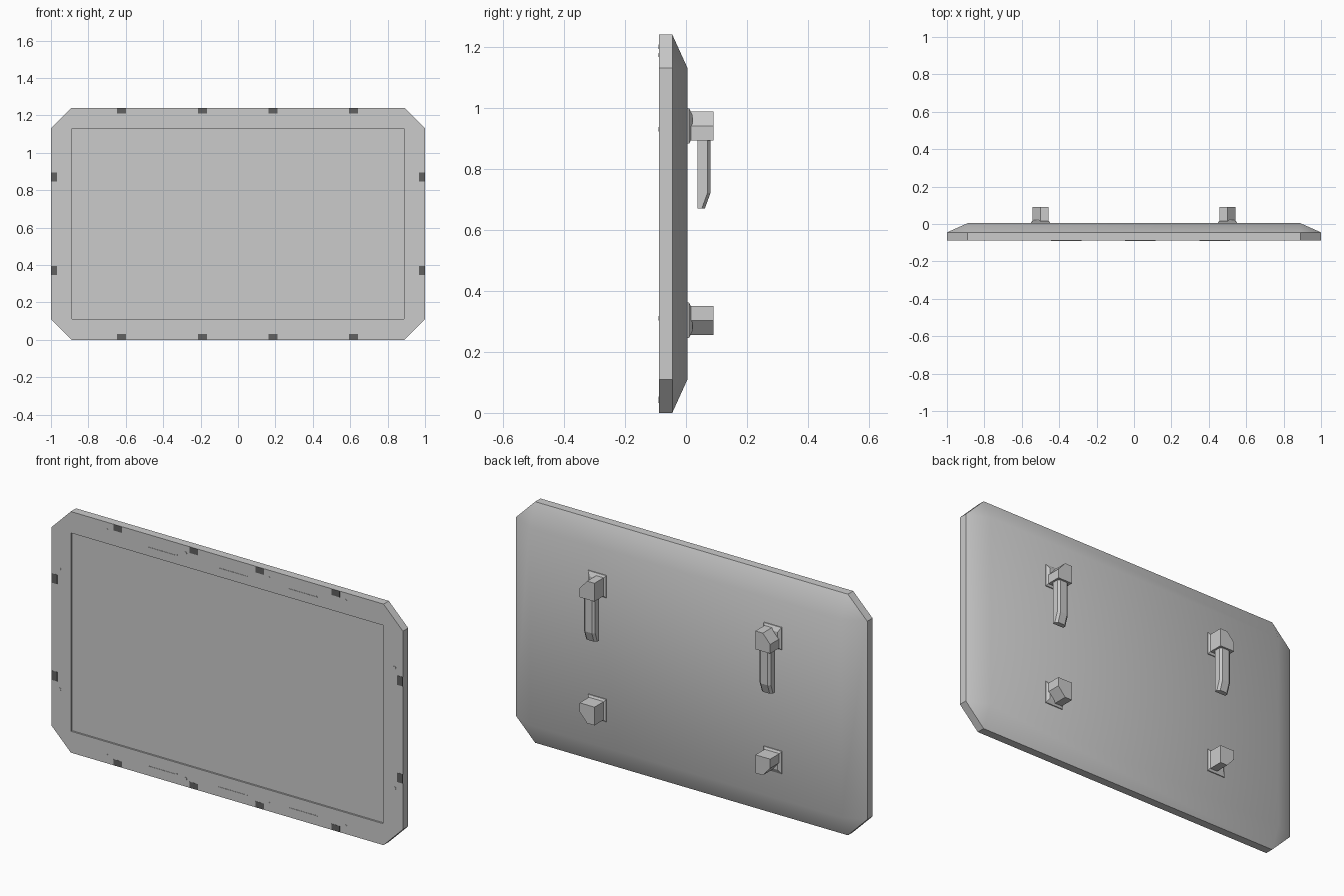
import bpy, bmesh, math
from mathutils import Vector

if "Cube" in bpy.data.objects:
    bpy.data.objects.remove(bpy.data.objects["Cube"])

ZC = 0.62
FRONT = -0.088
dark = bpy.data.materials.new("dark_clip")
dark.diffuse_color = (0.12, 0.12, 0.12, 1)
dark.use_nodes = True
dark.node_tree.nodes["Principled BSDF"].inputs["Base Color"].default_value = dark.diffuse_color


def finish(name, bm, smooth=None, mat=None):
    bmesh.ops.remove_doubles(bm, verts=bm.verts, dist=1e-5)
    bmesh.ops.dissolve_degenerate(bm, edges=bm.edges, dist=1e-5)
    bmesh.ops.recalc_face_normals(bm, faces=bm.faces)
    me = bpy.data.meshes.new(name)
    bm.to_mesh(me)
    bm.free()
    ob = bpy.data.objects.new(name, me)
    bpy.context.collection.objects.link(ob)
    if mat:
        me.materials.append(mat)
    if smooth:
        bpy.ops.object.select_all(action='DESELECT')
        ob.select_set(True)
        bpy.context.view_layer.objects.active = ob
        bpy.ops.object.shade_smooth_by_angle(angle=math.radians(smooth))
    return ob


def loft(bm, rings, caps=(True, True)):
    """Join rings of equal point count with quads."""
    vs = [[bm.verts.new(p) for p in r] for r in rings]
    n = len(vs[0])
    for a, b in zip(vs, vs[1:]):
        for i in range(n):
            j = (i + 1) % n
            bm.faces.new((a[i], a[j], b[j], b[i]))
    for use, ring in zip(caps, (vs[0], vs[-1])):
        if use:
            bm.faces.new(ring)


def panel_ring(y, hx, hz, c):
    """Chamfered rectangle; c = 0 gives doubled corners that get merged."""
    pts = [(hx - c, -hz), (hx, c - hz), (hx, hz - c), (hx - c, hz),
           (c - hx, hz), (-hx, hz - c), (-hx, c - hz), (c - hx, -hz)]
    return [(x, y, ZC + z) for x, z in pts]


def prism(name, pts, y0, y1, mat=None):
    bm = bmesh.new()
    loft(bm, [[(x, y, z) for x, z in pts] for y in (y0, y1)])
    return finish(name, bm, None, mat)


def rect(x, z, hx, hz):
    return [(x - hx, z - hz), (x + hx, z - hz), (x + hx, z + hz), (x - hx, z + hz)]


# Housing: chamfered rim, recessed screen opening, sloped back
bm = bmesh.new()
loft(bm, [panel_ring(FRONT + 0.01, 0.888, 0.51, 0),
          panel_ring(FRONT, 0.888, 0.51, 0),
          panel_ring(FRONT, 1.0, 0.62, 0.11),
          panel_ring(-0.045, 1.0, 0.62, 0.11)], (False, False))
back = [panel_ring(-0.045, 1.0, 0.62, 0.11), panel_ring(0.005, 0.888, 0.51, 0)]
loft(bm, back, (False, False))
vs = [bm.verts.new(back[1][i]) for i in (0, 2, 4, 6)]
bm.faces.new(vs)
finish("housing", bm, 40)

# Screen at the bottom of the opening
prism("screen", rect(0, ZC, 0.888, 0.51), FRONT + 0.009, FRONT + 0.012)

# Dark clips around the rim
clips = []
for x in (-0.623, -0.19, 0.186, 0.617):
    clips += [(x, s * 0.604, 0.024, 0.0155) for s in (-1, 1)]
for sx in (-1, 1):
    clips += [(sx * 0.983, s * 0.25, 0.0165, 0.024) for s in (-1, 1)]
for x, z, hx, hz in clips:
    prism("clip", rect(x, ZC + z, hx, hz), FRONT - 0.001, FRONT + 0.003, dark)

# Screws
screws = [(x, s * 0.58) for s in (-1, 1) for x in (-0.685, -0.237, 0.237, 0.675)]
screws += [(sx * 0.953, s * 0.31) for sx in (-1, 1) for s in (-1, 1)]
for x, z in screws:
    pts = [(x + 0.008 * math.cos(a * math.pi / 5), ZC + z + 0.008 * math.sin(a * math.pi / 5))
           for a in range(10)]
    prism("screw", pts, FRONT - 0.0015, FRONT + 0.003)

# Thin trim bars with a small kink at the right end
for x in (-0.445, -0.048, 0.35):
    for s in (-1, 1):
        z = ZC + (0.553 if s > 0 else -0.573)
        pts = [(x, z - 0.003), (x + 0.145, z - 0.003), (x + 0.155, z - 0.006), (x + 0.163, z + 0.001),
               (x + 0.161, z + 0.007), (x + 0.152, z + 0.003), (x, z + 0.003)]
        prism("trim_bar", pts, FRONT - 0.002, FRONT + 0.003)

# Rear brackets: flared base plate, head chamfered toward the outer corner
for sx in (-1, 1):
    for z, sz in ((0.94, 1), (0.303, -1)):
        bm = bmesh.new()
        loft(bm, [[(px, y, pz) for px, pz in rect(sx * 0.5, z, hx, hz)]
                  for y, hx, hz in ((0.0, 0.051, 0.058), (0.01, 0.051, 0.058),
                                    (0.021, 0.036, 0.036))])
        finish("bracket_base", bm)
        head = [(-0.042, -0.047), (0.042, -0.047), (0.042, 0.0), (0.0, 0.047), (-0.042, 0.047)]
        prism("bracket_head", [(sx * (0.5 + x), z + sz * h) for x, h in head], 0.01, 0.09)

    # Hook arm hanging from the upper bracket, with bevelled rear edges
    bm = bmesh.new()
    side = [(0.037, 0.9), (0.08, 0.9), (0.08, 0.72), (0.062, 0.67), (0.037, 0.67)]
    loft(bm, [[(sx * 0.5 + x, y - (d if y > 0.05 else 0), z) for y, z in side]
              for x, d in ((-0.032, 0.01), (-0.02, 0), (0.02, 0), (0.032, 0.01))])
    finish("hook_arm", bm)
